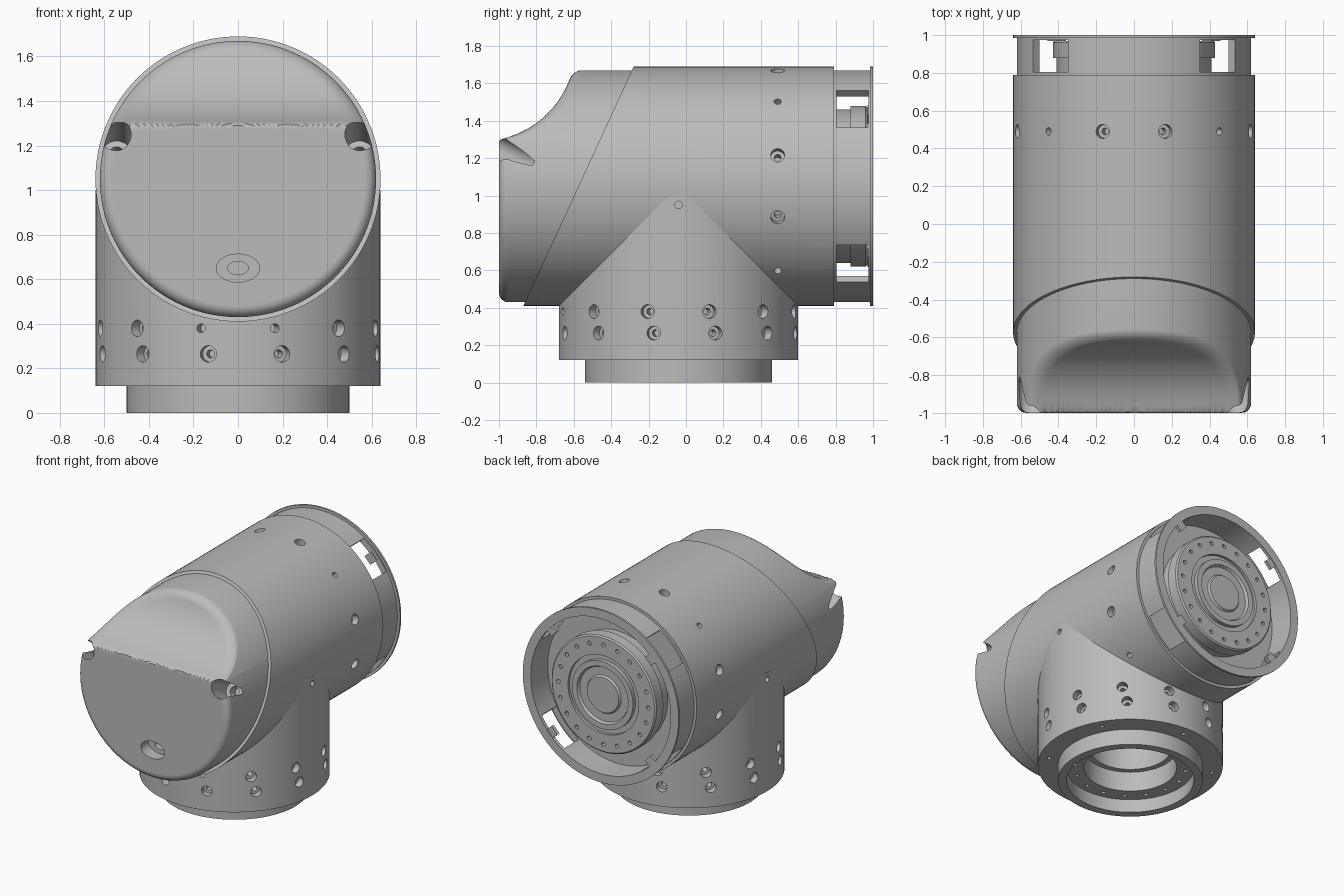
import bpy
import bmesh
from math import radians, sin, cos, sqrt, pi
from mathutils import Matrix, Vector

if "Cube" in bpy.data.objects:
    bpy.data.objects.remove(bpy.data.objects["Cube"], do_unlink=True)

grey = bpy.data.materials.new("machined grey")
grey.use_nodes = True
grey.diffuse_color = (0.5, 0.5, 0.5, 1)
grey.node_tree.nodes["Principled BSDF"].inputs["Base Color"].default_value = (0.5, 0.5, 0.5, 1)

SEGS = 128
R = 0.64                                   # main tube radius
BARREL_Z, NECK_Y = 1.05, -0.04             # axis positions
T, ROT = Matrix.Translation, Matrix.Rotation
ALONG_Y = T((0, 0, BARREL_Z)) @ ROT(-pi / 2, 4, 'X')
ALONG_Z = T((0, NECK_Y, 0))


def lathe(bm, profile, matrix, segs=SEGS):
    """Revolve (radius, height) points about local z, closing both ends."""
    rings = [[bm.verts.new(matrix @ Vector((r * cos(2 * pi * i / segs), r * sin(2 * pi * i / segs), h)))
              for i in range(segs)] for r, h in profile]
    for a, b in zip(rings, rings[1:]):
        for i in range(segs):
            j = (i + 1) % segs
            bm.faces.new((a[i], a[j], b[j], b[i]))
    bm.faces.new(rings[0][::-1])
    bm.faces.new(rings[-1])


def box(bm, size, matrix):
    bmesh.ops.create_cube(bm, size=1, matrix=matrix @ Matrix.Diagonal((*size, 1)))


def finish(bm, name):
    bmesh.ops.recalc_face_normals(bm, faces=bm.faces[:])
    mesh = bpy.data.meshes.new(name)
    bm.to_mesh(mesh)
    bm.free()
    mesh.materials.append(grey)
    obj = bpy.data.objects.new(name, mesh)
    bpy.context.collection.objects.link(obj)
    return obj


def activate(obj):
    bpy.ops.object.select_all(action='DESELECT')
    obj.select_set(True)
    bpy.context.view_layer.objects.active = obj


def cut(obj, bm):
    """Subtract the shapes in bm from obj."""
    cutter = finish(bm, "cutter")
    cutter.hide_render = True
    mod = obj.modifiers.new("cut", 'BOOLEAN')
    mod.operation, mod.solver, mod.object = 'DIFFERENCE', 'EXACT', cutter
    activate(obj)
    bpy.ops.object.modifier_apply(modifier=mod.name)
    bpy.data.objects.remove(cutter, do_unlink=True)


def smooth(obj):
    activate(obj)
    bpy.ops.object.shade_smooth_by_angle(angle=radians(30))


def screw_hole(bm, matrix, big=True):
    """Counterbored or plain radial hole along local z."""
    if big:
        lathe(bm, [(0.018, 0.53), (0.018, 0.59), (0.037, 0.59), (0.037, 0.7)], matrix, 20)
    else:
        lathe(bm, [(0.02, 0.57), (0.02, 0.7)], matrix, 16)


def around_neck(angle, z):
    return T((0, NECK_Y, z)) @ ROT(radians(angle), 4, 'Z') @ ROT(pi / 2, 4, 'Y')


def around_barrel(angle, y):
    return T((0, y, BARREL_Z)) @ ROT(radians(-angle), 4, 'Y') @ ROT(pi / 2, 4, 'Y')


# Barrel with recessed rear collar, front end sliced at a slant
bm = bmesh.new()
lathe(bm, [(R, -1), (R, 0.79), (0.62, 0.79), (0.62, 0.985), (R, 0.985), (R, 1),
           (0.575, 1), (0.575, 0.8)], ALONG_Y)
slant = Vector((0, -1.28, 0.59))
geom = bm.verts[:] + bm.edges[:] + bm.faces[:]
res = bmesh.ops.bisect_plane(bm, geom=geom, plane_co=(0, -0.28, 1.69), plane_no=slant, clear_outer=True)
bmesh.ops.holes_fill(bm, edges=[e for e in bm.edges if e.is_boundary])
barrel = finish(bm, "barrel")

# Ring of screw holes round the barrel
bm = bmesh.new()
for k in range(12):
    angle = 15 + 30 * k
    if sin(radians(angle)) > -0.8:
        screw_hole(bm, around_barrel(angle, 0.49), angle % 90 != 45)
for side in (0, 180):
    screw_hole(bm, around_neck(side, 0.95), False)
# Collar windows
for angle in (43, 137, 223, 317):
    box(bm, (0.27, 0.17, 0.2), around_barrel(angle, 0.89) @ T((0, 0, 0.61)))
cut(barrel, bm)
bm = bmesh.new()
lathe(bm, [(0.285, 0.3), (0.285, 0.92)], ALONG_Z, 64)
cut(barrel, bm)
smooth(barrel)

# Lugs inside the rear rim
bm = bmesh.new()
for angle in (43, 137, 223, 317):
    box(bm, (0.07, 0.025, 0.07), around_barrel(angle, 0.982) @ T((0, 0, 0.56)))
finish(bm, "rim_lugs")

# Output flange with bolt circle and stepped hub
bm = bmesh.new()
lathe(bm, [(0.41, 0.79), (0.41, 0.88), (0.43, 0.88), (0.43, 0.96), (0.42, 0.97), (0.29, 0.97),
           (0.29, 0.95), (0.25, 0.95), (0.25, 0.98), (0.21, 0.98), (0.2, 0.96),
           (0.14, 0.96), (0.13, 0.975)], ALONG_Y)
flange = finish(bm, "output_flange")
bm = bmesh.new()
for k in range(20):
    a = 2 * pi * k / 20
    lathe(bm, [(0.015, 0.92), (0.015, 1)], ALONG_Y @ T((0.37 * cos(a), 0.37 * sin(a), 0)), 12)
cut(flange, bm)
smooth(flange)

# Neck with spigot and stepped bore
bm = bmesh.new()
lathe(bm, [(0.28, 0.9), (0.28, 0.25), (0.32, 0.25), (0.32, 0.1), (0.44, 0.1), (0.44, 0),
           (0.5, 0), (0.5, 0.12), (R, 0.12), (R, 1)], ALONG_Z)
neck = finish(bm, "neck")
bm = bmesh.new()
for k in range(12):
    screw_hole(bm, around_neck(18 + 30 * k, 0.265))
    screw_hole(bm, around_neck(15 + 30 * k, 0.38), k not in (8, 9))
for side in (0, 180):
    screw_hole(bm, around_neck(side, 0.95), False)
for count, radius, z in ((16, 0.385, 0.1), (6, 0.57, 0.12)):
    for k in range(count):
        a = 2 * pi * (k + 0.5) / count
        lathe(bm, [(0.015, z - 0.03), (0.015, z + 0.04)],
              ALONG_Z @ T((radius * cos(a), radius * sin(a), 0)), 12)
cut(neck, bm)
smooth(neck)

# Front cap: rounded disc whose upper face is hollowed into a scoop
CAP_R, FILLET = 0.62, 0.05
bm = bmesh.new()
radii = [0.01 * (k + 1) for k in range(57)]
radii += [CAP_R - FILLET + FILLET * sin(radians(a)) for a in range(10, 91, 10)]
lathe(bm, [(r, -1) for r in radii] + [(CAP_R, -0.2)], ALONG_Y, 192)
for v in bm.verts:
    if v.co.y > -0.9:
        continue
    drop = min(1.8 - v.co.z, 0.51)
    scoop = -1.1 + sqrt(max(0.51 ** 2 - drop ** 2, 0))
    gap = scoop + 1
    front = -1 + (gap + sqrt(gap * gap + 0.0006)) / 2 - 0.001
    over = max(0, sqrt(v.co.x ** 2 + (v.co.z - BARREL_Z) ** 2) - CAP_R + FILLET)
    v.co.y = max(-1, front) + FILLET - sqrt(max(FILLET ** 2 - over ** 2, 0))
cap = finish(bm, "front_cap")

# Screw pockets in the cap
bm = bmesh.new()
for x in (-0.545, 0.545):
    lathe(bm, [(0.065, -0.2), (0.065, 0.2), (0.035, 0.2), (0.035, 0.27)],
          T((x, -1, 1.25)) @ ROT(radians(-116), 4, 'X'), 32)
lathe(bm, [(0.063, -0.1), (0.063, 0.09), (0.03, 0.09), (0.03, 0.16)],
      T((0, -1, 0.65)) @ Matrix.Diagonal((1.55, 1, 1, 1)) @ ROT(-pi / 2, 4, 'X'), 32)
cut(cap, bm)
smooth(cap)
